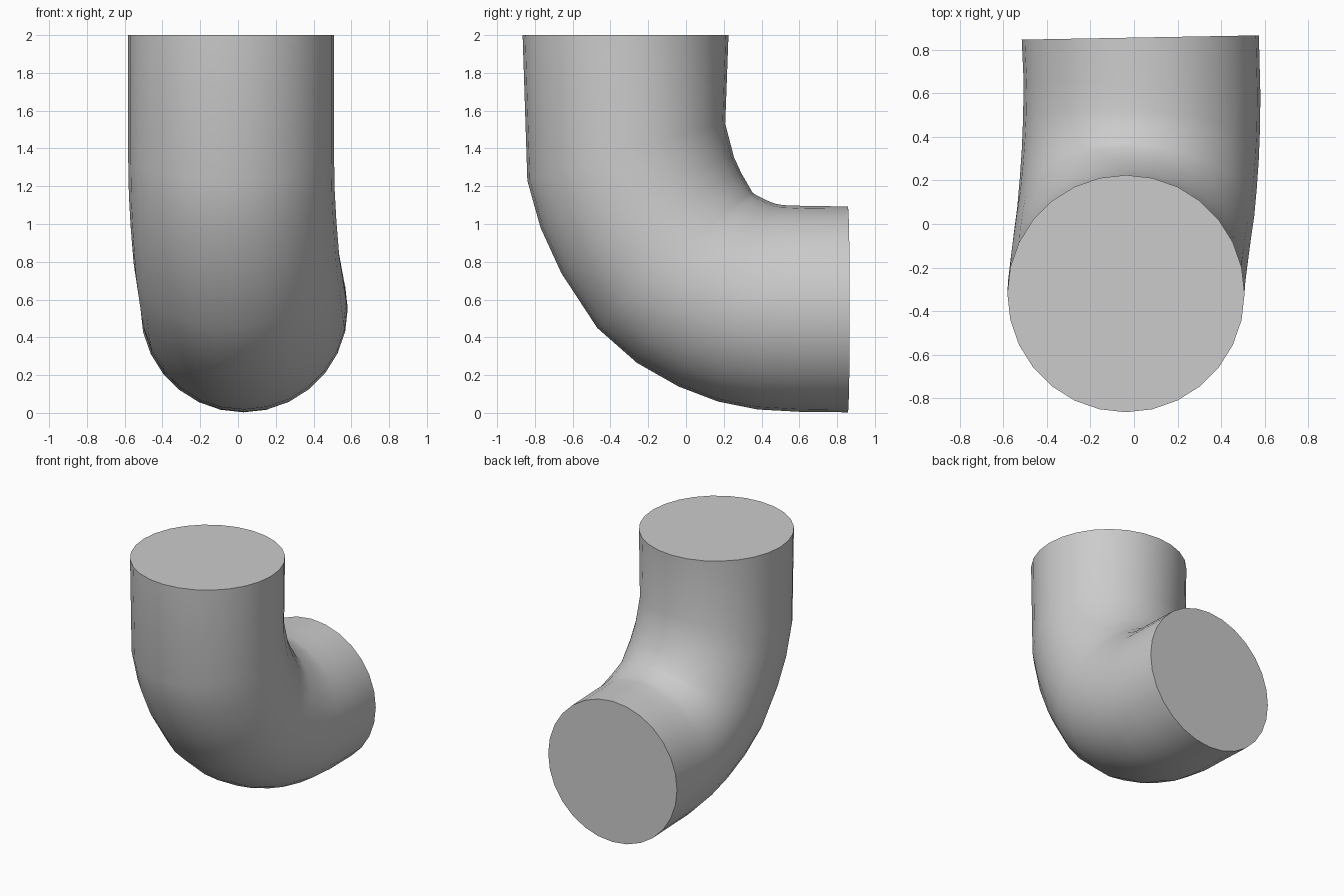
import bpy, bmesh, math
from mathutils import Vector

if "Cube" in bpy.data.objects:
    bpy.data.objects.remove(bpy.data.objects["Cube"])

RADIUS, SIDES = 0.545, 28

# Stations along the outside of the bend: y, z, tilt of the path in degrees, centre x
stations = [
    (-0.865, 2.0, -90, -0.037),
    (-0.84, 1.23, -74, -0.037),
    (-0.77, 0.98, -70, -0.033),
    (-0.66, 0.74, -61, -0.024),
    (-0.47, 0.45, -49, -0.008),
    (-0.26, 0.265, -35.5, 0.008),
    (-0.04, 0.14, -25, 0.02),
    (0.17, 0.06, -16, 0.029),
    (0.38, 0.018, -7, 0.034),
    (0.60, 0.006, -2, 0.037),
    (0.857, 0.003, 0, 0.029),
]

# Elbow pipe: circular rings set square to the bent path
bm = bmesh.new()
rings = []
for i, (y, z, tilt, x) in enumerate(stations):
    a = math.radians(tilt)
    inward = Vector((0, -math.sin(a), math.cos(a)))
    centre = Vector((x, y, z)) + inward * RADIUS
    yaw = -0.018 if i == len(stations) - 1 else 0.06 * math.cos(a)
    side = Vector((1, -yaw * math.cos(a), -yaw * math.sin(a))).normalized()
    ring = []
    for k in range(SIDES):
        t = 2 * math.pi * k / SIDES
        ring.append(bm.verts.new(centre + RADIUS * (math.sin(t) * side - math.cos(t) * inward)))
    rings.append(ring)

for r0, r1 in zip(rings, rings[1:]):
    for k in range(SIDES):
        n = (k + 1) % SIDES
        bm.faces.new((r0[k], r0[n], r1[n], r1[k]))

# Flat end caps
bm.faces.new(rings[0][::-1])
bm.faces.new(rings[-1])
bmesh.ops.recalc_face_normals(bm, faces=bm.faces)

mesh = bpy.data.meshes.new("elbow_pipe")
bm.to_mesh(mesh)
bm.free()
pipe = bpy.data.objects.new("elbow_pipe", mesh)
bpy.context.collection.objects.link(pipe)

# Smooth walls, crisp rims
bpy.context.view_layer.objects.active = pipe
pipe.select_set(True)
bpy.ops.object.shade_smooth_by_angle(angle=math.radians(50))
